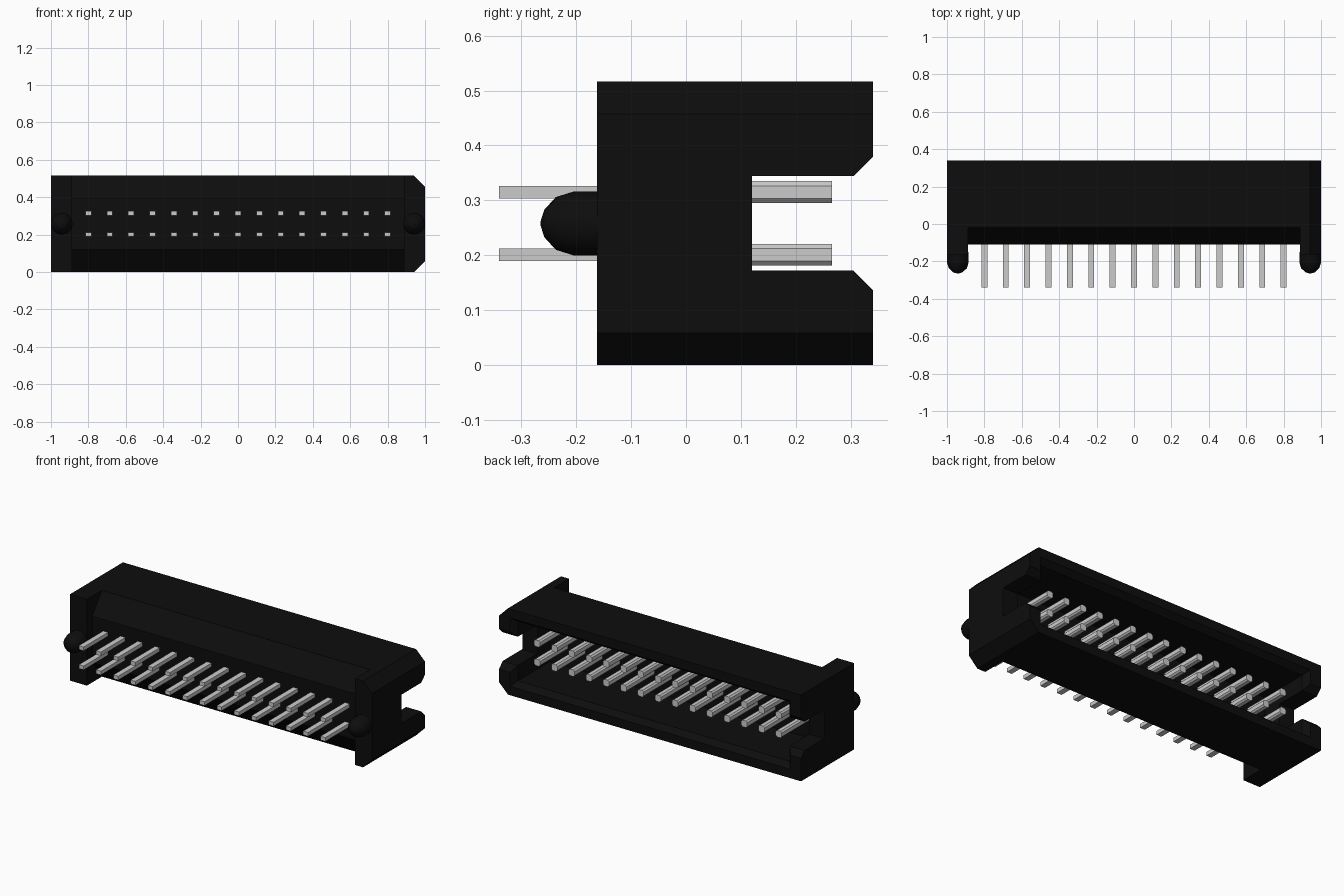
import bpy, bmesh, math
from mathutils import Matrix

cube = bpy.data.objects.get("Cube")
if cube:
    bpy.data.objects.remove(cube, do_unlink=True)


def material(name, value, rough):
    m = bpy.data.materials.new(name)
    m.use_nodes = True
    col = (value, value, value, 1)
    m.diffuse_color = col
    bsdf = m.node_tree.nodes["Principled BSDF"]
    bsdf.inputs["Base Color"].default_value = col
    bsdf.inputs["Roughness"].default_value = rough
    return m


BLACK = material("black plastic", 0.004, 0.6)
METAL = material("light grey metal", 0.6, 0.5)


def add_object(name, bm, mat=None):
    bmesh.ops.recalc_face_normals(bm, faces=bm.faces[:])
    me = bpy.data.meshes.new(name)
    bm.to_mesh(me)
    bm.free()
    ob = bpy.data.objects.new(name, me)
    bpy.context.collection.objects.link(ob)
    if mat:
        me.materials.append(mat)
    return ob


def loft(bm, rings):
    """Skin a list of equal-length point rings and cap both ends."""
    loops = [[bm.verts.new(p) for p in ring] for ring in rings]
    n = len(loops[0])
    for a, b in zip(loops, loops[1:]):
        for i in range(n):
            j = (i + 1) % n
            bm.faces.new((a[i], a[j], b[j], b[i]))
    bm.faces.new(loops[0])
    bm.faces.new(loops[-1])


def extrude_x(profile, x0, x1):
    bm = bmesh.new()
    loft(bm, [[(x, y, z) for y, z in profile] for x in (x0, x1)])
    return bm


H, MID = 0.516, 0.258      # body height and its middle
Y0, Y1 = -0.162, 0.34      # mounting face and open face

# Housing block, two long corners cut off at one end
bm = extrude_x([(Y0, 0), (Y1, 0), (Y1, H), (Y0, H)], -1, 1)
corner = [e for e in bm.edges
          if all(v.co.x > 0.99 for v in e.verts)
          and abs(e.verts[0].co.z - e.verts[1].co.z) < 0.01]
bmesh.ops.bevel(bm, geom=corner, offset=0.059, segments=1, affect='EDGES')
housing = add_object("housing", bm, BLACK)

# Recess between the end feet, with sloping shoulders
recess = extrude_x([(-0.3, -0.1), (-0.02, -0.1), (-0.02, 0), (-0.11, 0.12),
                    (-0.11, H - 0.12), (-0.02, H), (-0.02, 0.62), (-0.3, 0.62)],
                   -0.887, 0.887)

# Socket cavity with a flared rim
cavity = bmesh.new()
loft(cavity, [[(sx * hx, y, MID + sz * hz)
               for sx, sz in ((-1, -1), (1, -1), (1, 1), (-1, 1))]
              for y, hx, hz in ((0.0, 0.9, 0.178), (0.305, 0.9, 0.178),
                                (0.36, 0.942, 0.22))])

# Key slot through both end walls
half = [(0.12, 0.086), (0.305, 0.086), (0.36, 0.141)]
slot = extrude_x([(y, MID - h) for y, h in half] +
                 [(y, MID + h) for y, h in reversed(half)], -1.1, 1.1)

# Cut the housing, then discard the cutters
cutters = [add_object(n, b) for n, b in (("recess_cutter", recess),
                                         ("cavity_cutter", cavity),
                                         ("slot_cutter", slot))]
for c in cutters:
    c.hide_render = True
    mod = housing.modifiers.new(c.name, 'BOOLEAN')
    mod.operation = 'DIFFERENCE'
    mod.solver = 'EXACT'
    mod.object = c
deps = bpy.context.evaluated_depsgraph_get()
cut_mesh = bpy.data.meshes.new_from_object(housing.evaluated_get(deps))
housing.modifiers.clear()
housing.data = cut_mesh
cut_mesh.materials.clear()
cut_mesh.materials.append(BLACK)
for p in cut_mesh.polygons:
    p.material_index = 0
for c in cutters:
    bpy.data.objects.remove(c, do_unlink=True)

# Domed locating pegs
for side, x in (("right", -0.942), ("left", 0.942)):
    bm = bmesh.new()
    rings = [(-0.15, 0.058), (-0.205, 0.058), (-0.237, 0.048),
             (-0.258, 0.025), (-0.265, 0.003)]
    loft(bm, [[(x + r * math.cos(a), y, MID + r * math.sin(a))
               for a in (math.tau * i / 16 for i in range(16))]
              for y, r in rings])
    peg = add_object(side + "_locating_peg", bm, BLACK)
    for p in peg.data.polygons:
        p.use_smooth = len(p.vertices) == 4 and abs(p.normal.y) < 0.95

# Contact pins: thick chamfered contacts inside, thin square tails outside
c, r = 0.0115, 0.02
octagon = [(c, -r), (r, -c), (r, c), (c, r), (-c, r), (-r, c), (-r, -c), (-c, -r)]
tail = [(-0.016, -0.0115), (0.016, -0.0115), (0.016, 0.0115), (-0.016, 0.0115)]
for row, z in (("lower", 0.201), ("upper", 0.315)):
    for name, shape, ya, yb in (("contacts", octagon, -0.02, 0.266),
                                ("tails", tail, -0.34, -0.09)):
        bm = bmesh.new()
        for i in range(15):
            x = -0.8 + i * 1.6 / 14
            loft(bm, [[(x + u, y, z + v) for u, v in shape] for y in (ya, yb)])
        add_object(f"{row}_{name}", bm, METAL)
